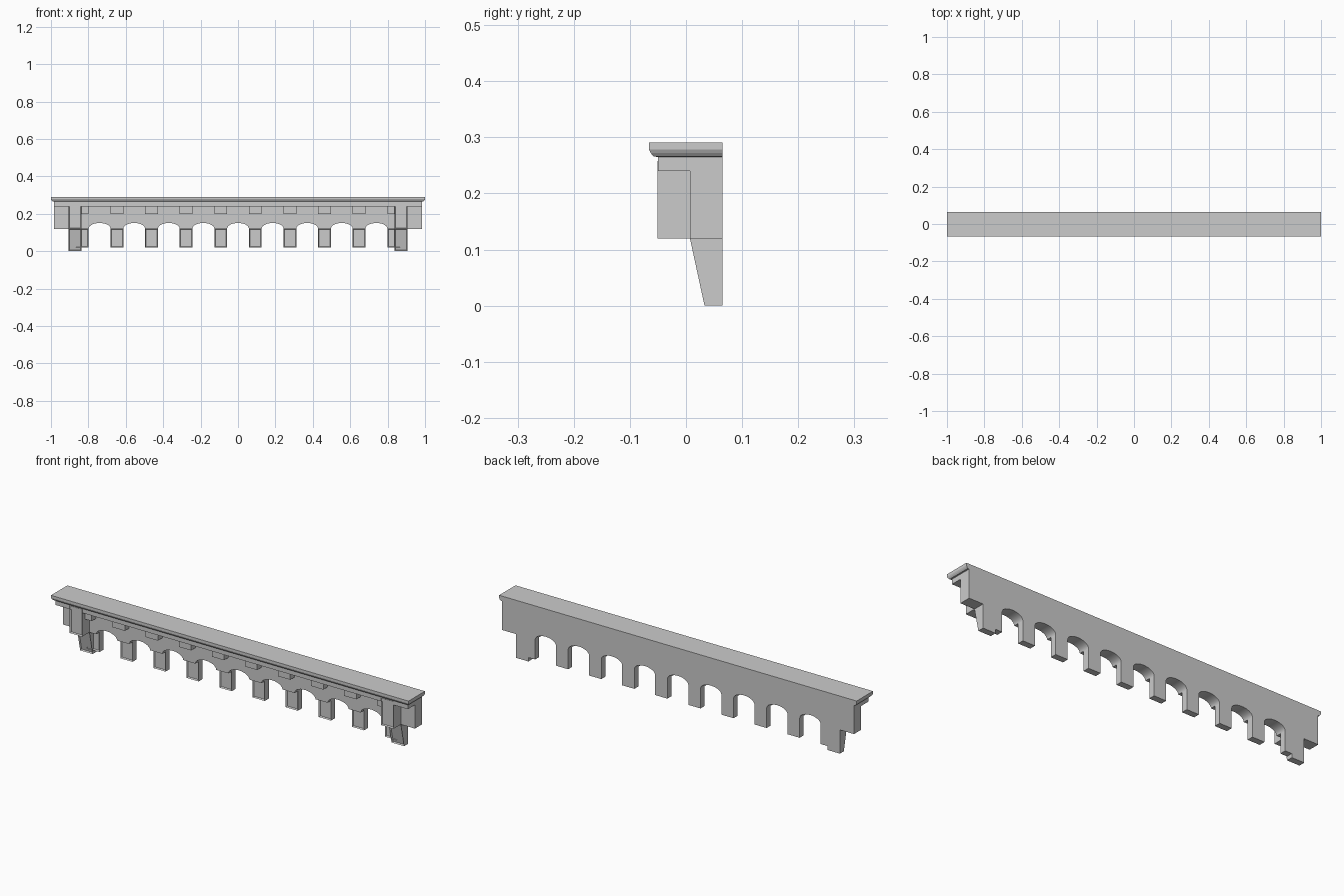
import bpy, bmesh, math
from mathutils import Vector

if "Cube" in bpy.data.objects:
    bpy.data.objects.remove(bpy.data.objects["Cube"])

BACK, WALL, FRONT = 0.065, 0.007, -0.05   # depth planes
STEP, PIER_W = 0.185, 0.068               # arcade rhythm


def finish(name, bm):
    bmesh.ops.recalc_face_normals(bm, faces=bm.faces)
    me = bpy.data.meshes.new(name)
    bm.to_mesh(me)
    bm.free()
    ob = bpy.data.objects.new(name, me)
    bpy.context.collection.objects.link(ob)
    return ob


def prism(name, pts, direction, panel=0.0):
    """Extrude a closed profile; optionally sink a panel into the front face."""
    bm = bmesh.new()
    face = bm.faces.new([bm.verts.new(p) for p in pts])
    ext = bmesh.ops.extrude_face_region(bm, geom=[face])
    verts = [g for g in ext["geom"] if isinstance(g, bmesh.types.BMVert)]
    bmesh.ops.translate(bm, verts=verts, vec=Vector(direction))
    bmesh.ops.recalc_face_normals(bm, faces=bm.faces)
    if panel:
        front = min(bm.faces, key=lambda f: f.normal.y)
        bmesh.ops.inset_region(bm, faces=[front], thickness=panel, depth=-0.006)
    return finish(name, bm)


def box(name, x0, x1, y0, y1, z0, z1, panel=0.0):
    pts = [(x0, y0, z0), (x0, y1, z0), (x0, y1, z1), (x0, y0, z1)]
    return prism(name, pts, (x1 - x0, 0, 0), panel)


# Cornice: stacked rings, mitred at the ends and flush at the back
bm = bmesh.new()
rings = []
for z, off in [(0.291, 0), (0.278, 0), (0.272, 0.003), (0.266, 0.008), (0.265, 0.015)]:
    x, y = 1 - off, -BACK - 0.001 + off
    rings.append([bm.verts.new(p) for p in
                  [(-x, y, z), (x, y, z), (x, BACK, z), (-x, BACK, z)]])
for a, b in zip(rings, rings[1:]):
    for i in range(4):
        bm.faces.new([a[i], a[(i + 1) % 4], b[(i + 1) % 4], b[i]])
bm.faces.new(rings[0])
bm.faces.new(rings[-1])
finish("cornice", bm)

# Fascia under the cornice
box("fascia", -0.985, 0.985, FRONT, BACK, 0.24, 0.266)

# Wall with nine scalloped arches along its lower edge
half = (STEP - PIER_W) / 2
outline = [(-0.985, WALL, 0.24), (-0.985, WALL, 0.12)]
for k in range(-4, 5):
    for i in range(15):
        a = math.pi * (1 - i / 14)
        outline.append((k * STEP + half * math.cos(a), WALL, 0.12 + 0.031 * math.sin(a)))
outline += [(0.985, WALL, 0.12), (0.985, WALL, 0.24)]
wall = prism("arched_wall", outline, (0, BACK - WALL, 0))

# Piers between the arches and small blocks below the fascia
for k in range(10):
    cx = (k - 4.5) * STEP
    x0, x1 = cx - PIER_W / 2, cx + PIER_W / 2
    box("pier", x0, x1, 0.033, BACK, 0.02, 0.12, 0.007)
    box("dentil", x0, x1, -0.028, WALL, 0.2, 0.24)

# End brackets, each with a tapered foot
for cx in (-0.871, 0.871):
    x0, x1 = cx - 0.035, cx + 0.035
    box("bracket", x0, x1, FRONT - 0.001, WALL, 0.12, 0.258, 0.007)
    prism("tapered_foot",
          [(x0, WALL, 0.12), (x0, 0.033, 0), (x0, BACK, 0), (x0, BACK, 0.12)],
          (x1 - x0, 0, 0), 0.007)

bpy.ops.object.select_all(action='DESELECT')
wall.select_set(True)
bpy.context.view_layer.objects.active = wall
bpy.ops.object.shade_smooth_by_angle(angle=math.radians(35))
